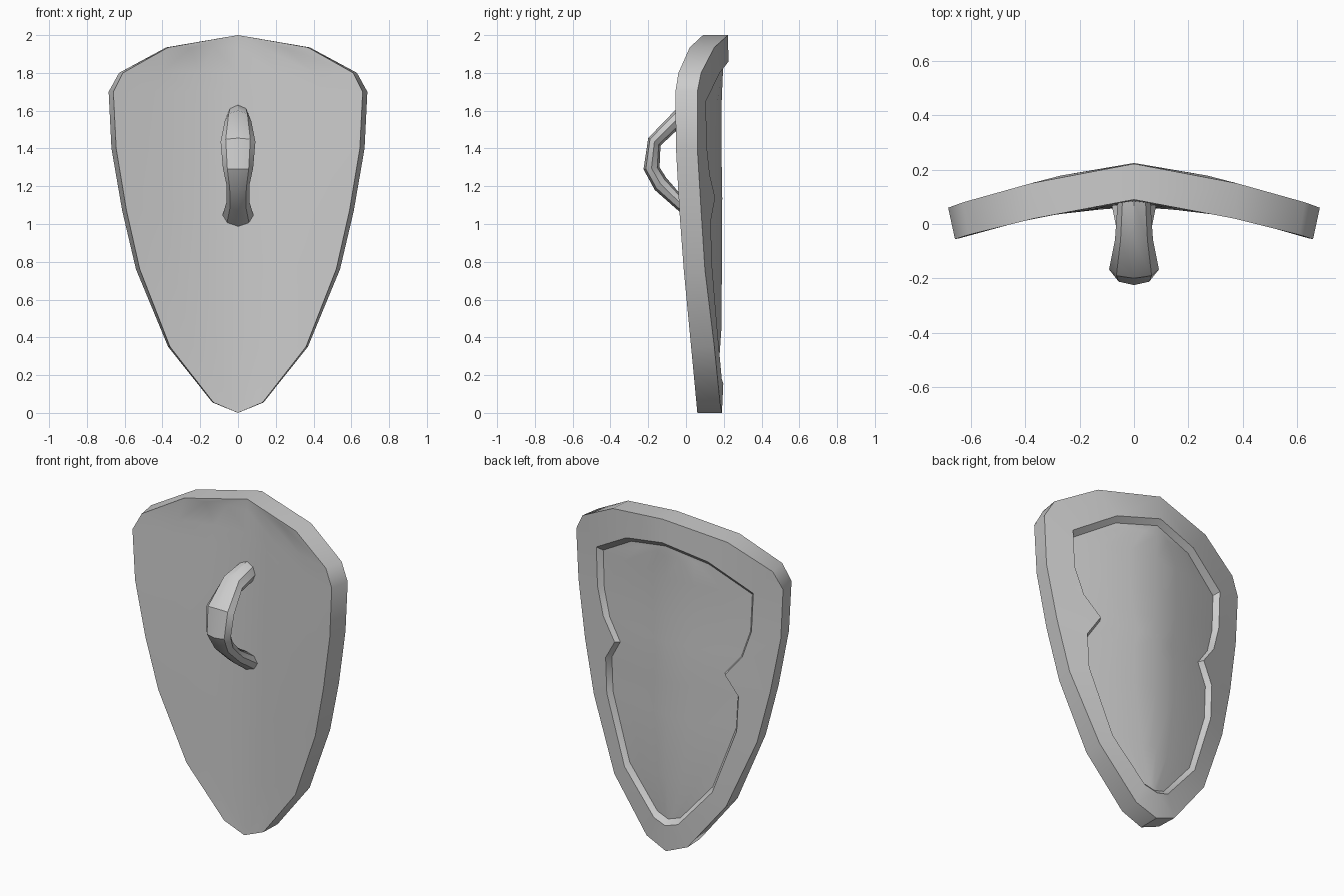
import bpy, bmesh, math

if "Cube" in bpy.data.objects:
    bpy.data.objects.remove(bpy.data.objects["Cube"])

# Half outline rows, top to bottom (a repeated point makes a triangle in the rim):
# front x, front y, back x, back y, z, rim x, rim z
ROWS = [
    (0, .09, 0, .222, 2.0, 0, 1.86),
    (.37, .02, .38, .15, 1.935, .27, 1.80),
    (.61, -.04, .63, .08, 1.80, .52, 1.65),
    (.66, -.056, .685, .06, 1.70, .52, 1.65),
    (.645, -.053, .67, .06, 1.40, .51, 1.42),
    (.645, -.053, .67, .06, 1.40, .46, 1.26),
    (.59, -.035, .613, .08, 1.07, .365, 1.14),
    (.59, -.035, .613, .08, 1.07, .44, 1.02),
    (.52, -.012, .54, .10, .76, .43, .81),
    (.36, .027, .37, .15, .35, .29, .42),
    (.13, .055, .135, .18, .055, .08, .18),
    (0, .06, 0, .19, 0, 0, .155),
]


def rim_y(x, z):
    x = abs(x)
    return .185 + .04 * min(1, z / .5) - .11 * x - .23 * x * x


def finish(bm, name):
    bmesh.ops.remove_doubles(bm, verts=bm.verts, dist=.0005)
    bmesh.ops.recalc_face_normals(bm, faces=bm.faces)
    me = bpy.data.meshes.new(name)
    bm.to_mesh(me)
    bm.free()
    ob = bpy.data.objects.new(name, me)
    bpy.context.collection.objects.link(ob)
    bpy.context.view_layer.objects.active = ob
    ob.select_set(True)
    bpy.ops.object.shade_smooth_by_angle(angle=math.radians(35))
    ob.select_set(False)


def skin(bm, a, b, closed=False):
    """Quads between two equal rows of points."""
    n = len(a)
    for i in range(n if closed else n - 1):
        j = (i + 1) % n
        bm.faces.new([bm.verts.new(p) for p in (a[i], a[j], b[j], b[i])])


def sheet(bm, half, depth):
    """Curved sheet spanning a mirrored half outline."""
    cols = [-1, -2 / 3, -1 / 3, 0, 1 / 3, 2 / 3, 1]
    grid = [[(x * t, depth(x, y, z, t), z) for t in cols] for x, y, z in half]
    for a, b in zip(grid, grid[1:]):
        skin(bm, a, b)


# Shield body: concave front, side wall, rim and recessed panel
front = [(r[0], r[1], r[4]) for r in ROWS]
back = [(r[2], r[3], r[4]) for r in ROWS]
rim = [(r[5], rim_y(r[5], r[6]), r[6]) for r in ROWS]
floor = [(x * .95, y - .028, 1 + (z - 1) * .965) for x, y, z in rim]


def front_depth(x, y, z, t):
    mid = .06 + .015 * z
    return mid + (y - mid) * abs(t) ** 1.5


def floor_depth(x, y, z, t):
    return y + rim_y(x * t, z) - rim_y(x, z)


bm = bmesh.new()
sheet(bm, front, front_depth)
sheet(bm, floor, floor_depth)
for a, b in ((front, back), (back, rim), (rim, floor)):
    for s in (1, -1):
        skin(bm, *[[(s * x, y, z) for x, y, z in half] for half in (a, b)])
finish(bm, "shield_body")

# Handle: outer y, z, inner y, z and half width of each ring
RINGS = [
    (.085, 1.63, .085, 1.51, .06),
    (-.06, 1.60, -.055, 1.49, .07),
    (-.20, 1.455, -.135, 1.415, .092),
    (-.225, 1.29, -.14, 1.30, .08),
    (-.165, 1.18, -.105, 1.245, .062),
    (-.04, 1.07, -.04, 1.17, .06),
    (.085, .98, .085, 1.09, .085),
]
loops = []
for oy, oz, iy, iz, w in RINGS:
    loop = []
    for k in range(8):
        c, s = math.cos(k * math.pi / 4), math.sin(k * math.pi / 4)
        loop.append((w * s, (oy + iy) / 2 + c * (oy - iy) / 2,
                     (oz + iz) / 2 + c * (oz - iz) / 2))
    loops.append(loop)
bm = bmesh.new()
for a, b in zip(loops, loops[1:]):
    skin(bm, a, b, closed=True)
finish(bm, "handle")
